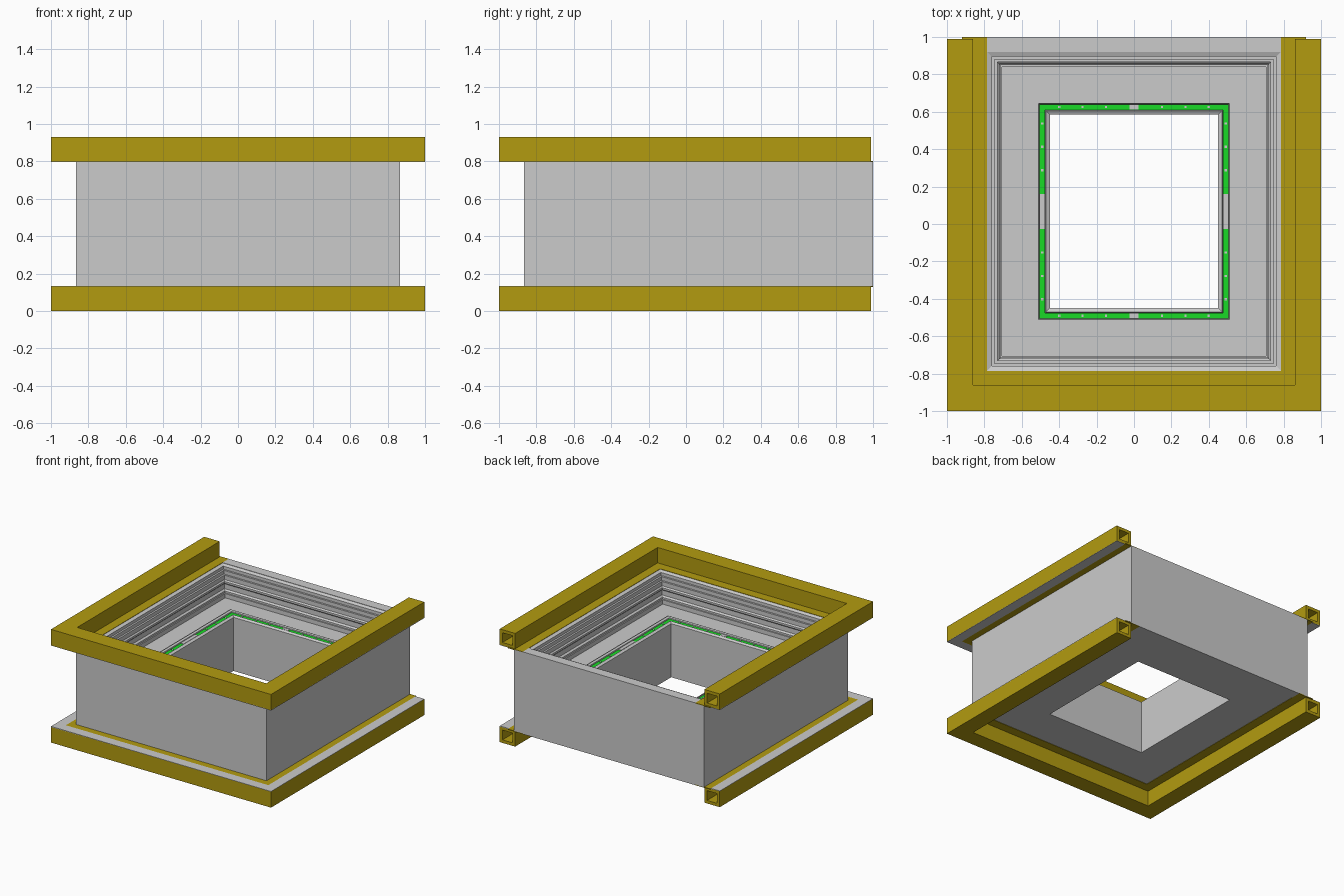
import bpy, bmesh

if "Cube" in bpy.data.objects:
    bpy.data.objects.remove(bpy.data.objects["Cube"])

BACK = 0.135   # extra depth of every ring towards the back


def material(name, rgb):
    m = bpy.data.materials.new(name)
    m.diffuse_color = (*rgb, 1)
    m.use_nodes = True
    m.node_tree.nodes["Principled BSDF"].inputs["Base Color"].default_value = m.diffuse_color
    return m


yellow = material("yellow_paint", (0.45, 0.33, 0.005))
green = material("green_glow", (0.01, 0.7, 0.02))


def finish(bm, name, mat):
    bmesh.ops.recalc_face_normals(bm, faces=bm.faces)
    me = bpy.data.meshes.new(name)
    bm.to_mesh(me)
    bm.free()
    ob = bpy.data.objects.new(name, me)
    bpy.context.collection.objects.link(ob)
    if mat:
        me.materials.append(mat)
    return ob


def corners(w, y_end, is_open):
    y = y_end if is_open else w + BACK
    return [(-w, y), (-w, -w), (w, -w), (w, y)]


def sweep_loop(bm, profile, y_end, is_open):
    """Sweep a closed (half width, z) profile round a ring or a U."""
    rows = [[bm.verts.new((x, y, z)) for x, y in corners(w, y_end, is_open)]
            for w, z in profile]
    for i, a in enumerate(rows):
        b = rows[(i + 1) % len(rows)]
        for j in range(3 if is_open else 4):
            k = (j + 1) % 4
            bm.faces.new((a[j], a[k], b[k], b[j]))
    return rows


def ring(name, profile, mat=None):
    bm = bmesh.new()
    sweep_loop(bm, profile, 0, False)
    return finish(bm, name, mat)


def rect(w0, w1, z0, z1):
    return [(w0, z0), (w1, z0), (w1, z1), (w0, z1)]


def u_bar(name, profile, y_end, mat=None, hollow=None):
    bm = bmesh.new()
    outer = sweep_loop(bm, profile, y_end, True)
    inner = sweep_loop(bm, hollow, y_end, True) if hollow else None
    for e in (0, 3):
        if inner:
            for i in range(4):
                k = (i + 1) % 4
                bm.faces.new((outer[i][e], outer[k][e], inner[k][e], inner[i][e]))
        else:
            bm.faces.new([r[e] for r in outer])
    return finish(bm, name, mat)


def boxes(name, spans, mat=None):
    bm = bmesh.new()
    for x0, x1, y0, y1, z0, z1 in spans:
        vs = bmesh.ops.create_cube(bm, size=1)["verts"]
        for v in vs:
            v.co = ((x0 + x1) / 2 + v.co.x * (x1 - x0),
                    (y0 + y1) / 2 + v.co.y * (y1 - y0),
                    (z0 + z1) / 2 + v.co.z * (z1 - z0))
    return finish(bm, name, mat)


# Main body: outer walls, stepped well, floor and central shaft
ring("body", [
    (0.865, 0.13), (0.865, 0.80), (0.785, 0.80), (0.76, 0.79),
    (0.76, 0.765), (0.745, 0.765), (0.745, 0.735), (0.73, 0.735),
    (0.73, 0.70), (0.72, 0.69), (0.72, 0.675), (0.73, 0.665),
    (0.73, 0.625), (0.715, 0.615), (0.715, 0.60), (0.705, 0.60),
    (0.705, 0.565), (0.55, 0.565), (0.55, 0.572), (0.535, 0.572),
    (0.535, 0.58), (0.51, 0.58), (0.505, 0.56), (0.475, 0.56),
    (0.47, 0.58), (0.45, 0.57), (0.45, 0.28), (0.53, 0.28), (0.53, 0.13)])

# Trim round the lower mouth of the shaft
ring("lower_shaft_trim", rect(0.45, 0.53, 0.13, 0.28))

# Green light strip with grey studs and clips
ring("light_strip", rect(0.475, 0.505, 0.56, 0.574), green)
studs = []
yc = BACK / 2
for s in (-1, 1):
    y = yc + s * (0.49 + yc)
    x = s * 0.49
    for t in (-1, 1):
        for d in (0.15, 0.275, 0.4):
            studs.append((t * d - 0.006, t * d + 0.006, y - 0.006, y + 0.006, 0.565, 0.577))
        for d in (0.22, 0.345, 0.47):
            c = yc + t * d
            studs.append((x - 0.006, x + 0.006, c - 0.006, c + 0.006, 0.565, 0.577))
    studs.append((-0.025, 0.025, y - 0.014, y + 0.014, 0.565, 0.578))
    studs.append((x - 0.014, x + 0.014, yc - 0.093, yc + 0.093, 0.565, 0.578))
boxes("strip_studs_and_clips", studs)

# Upper and lower U-shaped frames, mirrored in height
for label, f in (("upper", lambda z: z), ("lower", lambda z: 0.93 - z)):
    def sect(w0, w1, z0, z1):
        return rect(w0, w1, f(z0), f(z1))
    u_bar(label + "_frame_tube", sect(0.86, 1.0, 0.80, 0.93), 0.99, yellow,
          sect(0.885, 0.975, 0.825, 0.905))
    u_bar(label + "_frame_lip", sect(0.785, 0.92, 0.797, 0.803), 1.0, yellow)
    u_bar(label + "_frame_plate", sect(0.92, 1.0, 0.797, 0.803), 0.99)
    za, zb = sorted((f(0.797), f(0.803)))
    boxes(label + "_back_plate", [(-0.785, 0.785, 0.92, 1.0, za, zb)])
